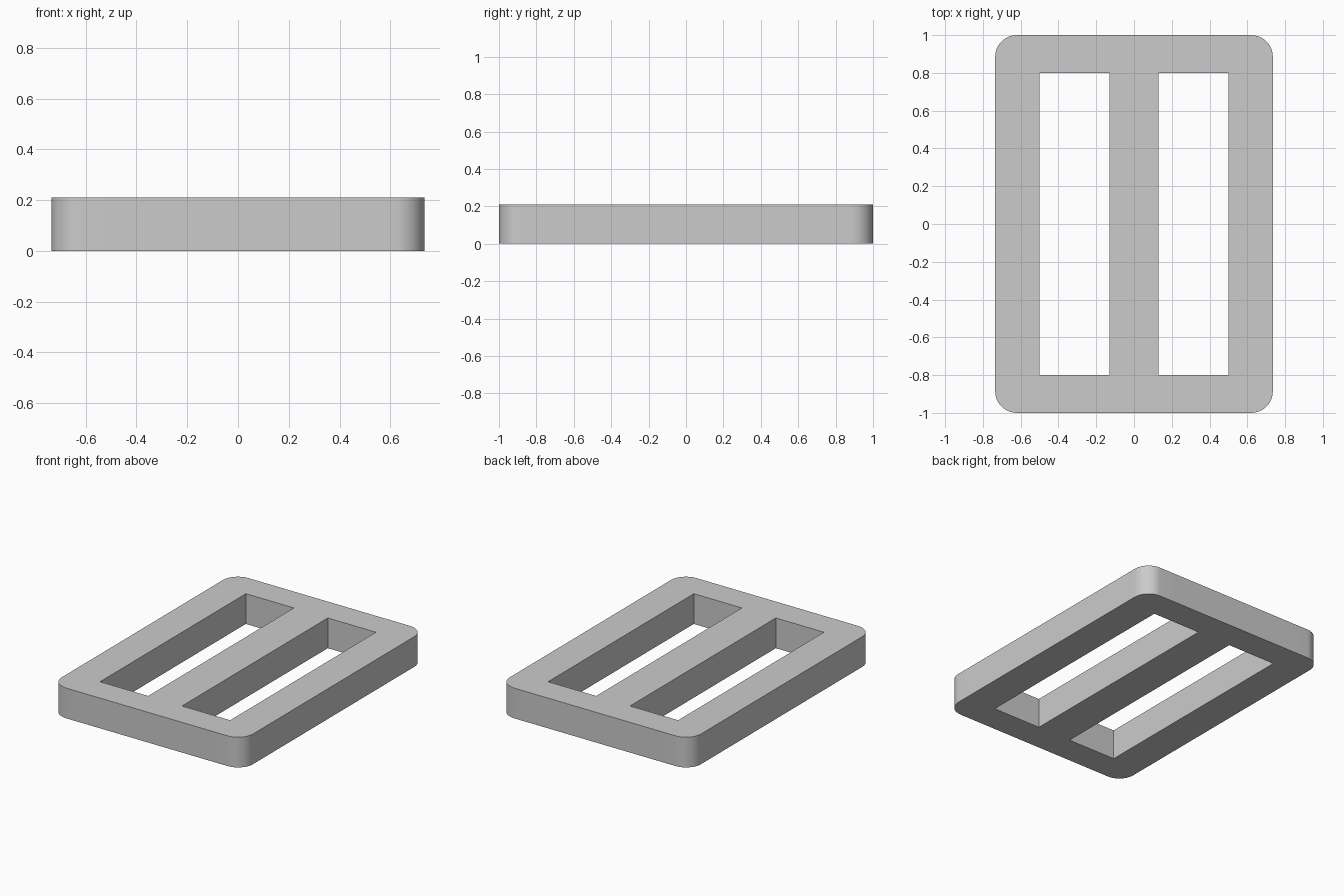
import bpy
import bmesh
import math

default_cube = bpy.data.objects.get("Cube")
if default_cube:
    bpy.data.objects.remove(default_cube, do_unlink=True)

HEIGHT = 0.21
CORNER_RADIUS = 0.115
XS = (-0.735, -0.5, -0.13, 0.13, 0.5, 0.735)   # frame and bar edges across
YS = (-1.0, -0.8, 0.8, 1.0)                    # frame edges along the length

# Plain grey material
grey = bpy.data.materials.new("plain grey")
grey.use_nodes = True
colour = (0.6, 0.6, 0.6, 1.0)
grey.diffuse_color = colour
grey.node_tree.nodes["Principled BSDF"].inputs["Base Color"].default_value = colour

# Flat grid of panels, leaving the two strap slots open
bm = bmesh.new()
grid = [[bm.verts.new((x, y, 0)) for x in XS] for y in YS]
for row in range(len(YS) - 1):
    for col in range(len(XS) - 1):
        if row == 1 and col in (1, 3):
            continue
        bm.faces.new((grid[row][col], grid[row][col + 1],
                      grid[row + 1][col + 1], grid[row + 1][col]))

# Raise the panels into a solid frame
raised = bmesh.ops.extrude_face_region(bm, geom=bm.faces[:])["geom"]
bmesh.ops.translate(bm, vec=(0, 0, HEIGHT),
                    verts=[g for g in raised if isinstance(g, bmesh.types.BMVert)])
bmesh.ops.recalc_face_normals(bm, faces=bm.faces[:])

# Round the four outer upright corners
corners = [e for e in bm.edges
           if abs(e.verts[0].co.z - e.verts[1].co.z) > HEIGHT / 2
           and all(abs(v.co.x) > 0.7 and abs(v.co.y) > 0.9 for v in e.verts)]
bmesh.ops.bevel(bm, geom=corners, offset=CORNER_RADIUS, offset_type='OFFSET',
                segments=12, profile=0.5, affect='EDGES')
bmesh.ops.recalc_face_normals(bm, faces=bm.faces[:])

mesh = bpy.data.meshes.new("slider_buckle")
bm.to_mesh(mesh)
bm.free()
mesh.materials.append(grey)
buckle = bpy.data.objects.new("slider_buckle", mesh)
bpy.context.collection.objects.link(buckle)

# Smooth corners, crisp rims
bpy.ops.object.select_all(action='DESELECT')
buckle.select_set(True)
bpy.context.view_layer.objects.active = buckle
bpy.ops.object.shade_smooth_by_angle(angle=math.radians(30))
